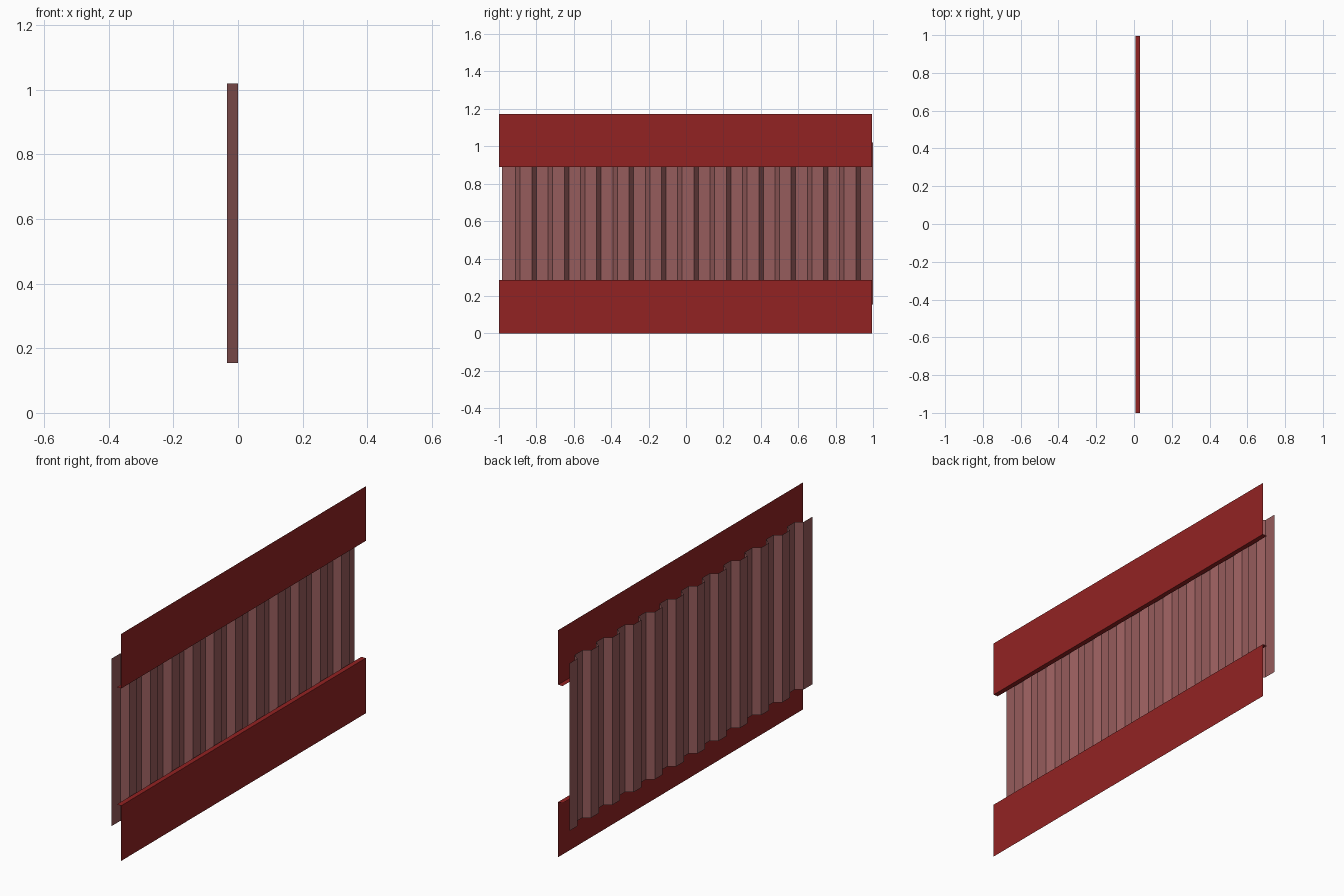
import bpy
import bmesh

if "Cube" in bpy.data.objects:
    bpy.data.objects.remove(bpy.data.objects["Cube"])


def material(name, rgb):
    m = bpy.data.materials.new(name)
    m.diffuse_color = (*rgb, 1.0)
    m.use_nodes = True
    m.node_tree.nodes["Principled BSDF"].inputs["Base Color"].default_value = m.diffuse_color
    return m


RED = material("dark_red_paint", (0.290, 0.0165, 0.0165))
RUST = material("dusty_red_metal", (0.305, 0.106, 0.106))


def swept_sheet(name, profile, offset, mat):
    """Thin open sheet: a 3D profile line swept along an offset vector."""
    bm = bmesh.new()
    a = [bm.verts.new(p) for p in profile]
    b = [bm.verts.new([p[i] + offset[i] for i in range(3)]) for p in profile]
    for i in range(len(a) - 1):
        bm.faces.new((a[i], a[i + 1], b[i + 1], b[i]))
    me = bpy.data.meshes.new(name)
    bm.to_mesh(me)
    bm.free()
    me.materials.append(mat)
    ob = bpy.data.objects.new(name, me)
    bpy.context.collection.objects.link(ob)
    return ob


# Corrugated panel: flat valleys and ridges joined by short slopes
LOW, HIGH = -0.034, 0.0
PITCH, SLOPE, RIDGE = 0.1733, 0.024, 0.063
Z0, Z1 = 0.155, 1.02
line = [(LOW, -0.984, Z0)]
for i in range(11):
    y = -0.911 + i * PITCH
    line += [(LOW, y, Z0), (HIGH, y + SLOPE, Z0),
             (HIGH, y + SLOPE + RIDGE, Z0), (LOW, y + 2 * SLOPE + RIDGE, Z0)]
line.append((LOW, 1.0, Z0))
swept_sheet("corrugated_panel", line, (0, 0, Z1 - Z0), RUST)

# Rails: an outer face with a lip turned back towards the panel
OUT, IN = 0.033, 0.008
Y0, LENGTH = -1.0, 1.995
swept_sheet("lower_rail", [(IN, Y0, 0.285), (OUT, Y0, 0.285), (OUT, Y0, 0.0)],
            (0, LENGTH, 0), RED)
swept_sheet("upper_rail", [(OUT, Y0, 1.172), (OUT, Y0, 0.89), (IN, Y0, 0.89)],
            (0, LENGTH, 0), RED)
